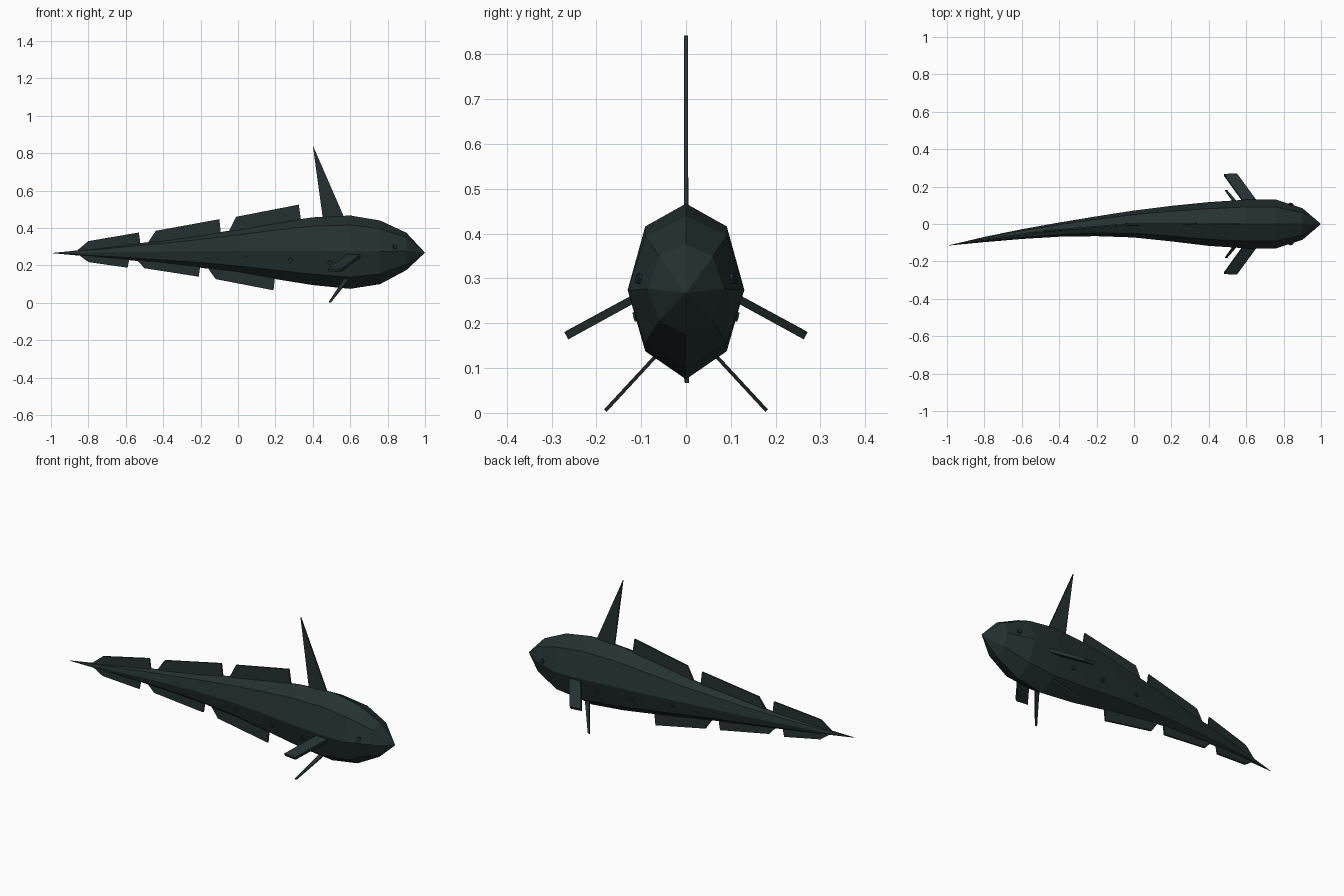
import bpy, bmesh, math
from mathutils import Vector

if "Cube" in bpy.data.objects:
    bpy.data.objects.remove(bpy.data.objects["Cube"])


def material(name, rgb):
    m = bpy.data.materials.new(name)
    m.diffuse_color = (*rgb, 1)
    m.use_nodes = True
    m.node_tree.nodes["Principled BSDF"].inputs["Base Color"].default_value = m.diffuse_color
    return m


SKIN = material("dark teal skin", (0.018, 0.030, 0.030))
EYE = material("dark blue eye", (0.011, 0.022, 0.028))

# Body stations: x, y centre, half width, bottom z, top z
STATIONS = [
    (0.90, 0.0, 0.085, 0.175, 0.375),
    (0.76, 0.0, 0.130, 0.100, 0.440),
    (0.60, 0.0, 0.130, 0.075, 0.467),
    (0.40, 0.0, 0.117, 0.095, 0.457),
    (0.20, 0.002, 0.095, 0.127, 0.428),
    (0.00, 0.0, 0.072, 0.160, 0.393),
    (-0.20, -0.012, 0.053, 0.188, 0.362),
    (-0.40, -0.030, 0.038, 0.210, 0.334),
    (-0.60, -0.054, 0.026, 0.230, 0.310),
    (-0.80, -0.083, 0.014, 0.248, 0.286),
]
NOSE, TAIL = (1.0, 0.0, 0.268), (-1.0, -0.116, 0.266)
# Octagonal section, in units of half width and half height
SECTION = [(1, 0.02), (0.70, 0.74), (0, 1), (-0.70, 0.74),
           (-1, 0.02), (-0.70, -0.68), (0, -1), (0.70, -0.68)]


def finish(bm, name, mat):
    bmesh.ops.recalc_face_normals(bm, faces=bm.faces)
    me = bpy.data.meshes.new(name)
    bm.to_mesh(me)
    bm.free()
    me.materials.append(mat)
    ob = bpy.data.objects.new(name, me)
    bpy.context.collection.objects.link(ob)
    return ob


def spine_y(x):
    """Sideways position of the body's centre line at x."""
    pts = [(s[0], s[1]) for s in STATIONS] + [(TAIL[0], TAIL[1])]
    for (xa, ya), (xb, yb) in zip(pts, pts[1:]):
        if xb <= x <= xa:
            return ya + (yb - ya) * (xa - x) / (xa - xb)
    return 0.0


def slab(name, points, normal, thickness, mat=SKIN):
    """Thin plate: a flat outline thickened along its normal."""
    off = Vector(normal).normalized() * thickness / 2
    bm = bmesh.new()
    a = [bm.verts.new(Vector(p) + off) for p in points]
    b = [bm.verts.new(Vector(p) - off) for p in points]
    bm.faces.new(a)
    bm.faces.new(b[::-1])
    for i in range(len(a)):
        j = (i + 1) % len(a)
        bm.faces.new((a[i], b[i], b[j], a[j]))
    return finish(bm, name, mat)


# Body: lofted octagons closed by the pointed nose and tail
bm = bmesh.new()
rings = []
for x, yc, w, lo, hi in STATIONS:
    zc, h = (lo + hi) / 2, (hi - lo) / 2
    rings.append([bm.verts.new((x, yc + u * w, zc + v * h)) for u, v in SECTION])
for r, s in zip(rings, rings[1:]):
    for i in range(8):
        j = (i + 1) % 8
        bm.faces.new((r[i], r[j], s[j], s[i]))
for tip, ring in ((NOSE, rings[0]), (TAIL, rings[-1])):
    t = bm.verts.new(tip)
    for i in range(8):
        bm.faces.new((t, ring[i], ring[(i + 1) % 8]))
finish(bm, "body", SKIN)

# Finlets along the back and belly: outline in x, z
FINLETS = {
    "back_finlet_front": [(0.325, 0.525), (-0.01, 0.460), (-0.055, 0.37), (0.34, 0.42)],
    "back_finlet_middle": [(-0.10, 0.447), (-0.44, 0.385), (-0.49, 0.31), (-0.09, 0.36)],
    "back_finlet_rear": [(-0.53, 0.376), (-0.80, 0.330), (-0.87, 0.272), (-0.52, 0.30)],
    "belly_finlet_front": [(0.19, 0.067), (-0.12, 0.127), (-0.17, 0.20), (0.20, 0.16)],
    "belly_finlet_middle": [(-0.21, 0.140), (-0.50, 0.185), (-0.55, 0.24), (-0.20, 0.21)],
    "belly_finlet_rear": [(-0.59, 0.188), (-0.80, 0.218), (-0.86, 0.262), (-0.58, 0.24)],
}
for name, outline in FINLETS.items():
    slab(name, [(x, spine_y(x), z) for x, z in outline], (0, 1, 0), 0.009)

# Tall back spine
slab("dorsal_spine", [(0.40, 0, 0.842), (0.455, 0, 0.44), (0.575, 0, 0.44)],
     (0, 1, 0), 0.008)

for side, s in (("left", 1), ("right", -1)):
    # Broad side fins, swept back and down
    slab("side_fin_" + side,
         [(0.665, s * 0.11, 0.258), (0.59, s * 0.11, 0.258),
          (0.48, s * 0.263, 0.175), (0.55, s * 0.267, 0.172)],
         (0, s * 0.48, 0.88), 0.018)
    # Slim lower fins
    slab("lower_fin_" + side,
         [(0.605, s * 0.055, 0.140), (0.575, s * 0.055, 0.140),
          (0.487, s * 0.180, 0.005), (0.497, s * 0.180, 0.005)],
         (0, s * 0.74, 0.67), 0.008)
    # Eyes and the row of small pores, as shallow plates on the skin
    spots = [("eye_", 0.84, 0.1055, 0.300, 0.013, EYE),
             ("pore_front_", 0.49, 0.1125, 0.215, 0.012, SKIN),
             ("pore_middle_", 0.28, 0.0950, 0.228, 0.012, SKIN),
             ("pore_rear_", 0.04, 0.0705, 0.245, 0.010, SKIN)]
    for name, x, y, z, r, mat in spots:
        slope = 0.32 if x > 0.8 else -0.10
        tilt = 0.27 if z > 0.275 else -0.27
        n = Vector((slope, s, tilt)).normalized()
        u = n.cross(Vector((0, 0, 1))).normalized()
        v = n.cross(u)
        c = Vector((x, spine_y(x) + s * y, z))
        ring = [c + u * r * math.cos(k * math.pi / 3) + v * r * math.sin(k * math.pi / 3)
                for k in range(6)]
        slab(name + side, ring, n, 0.008, mat)
